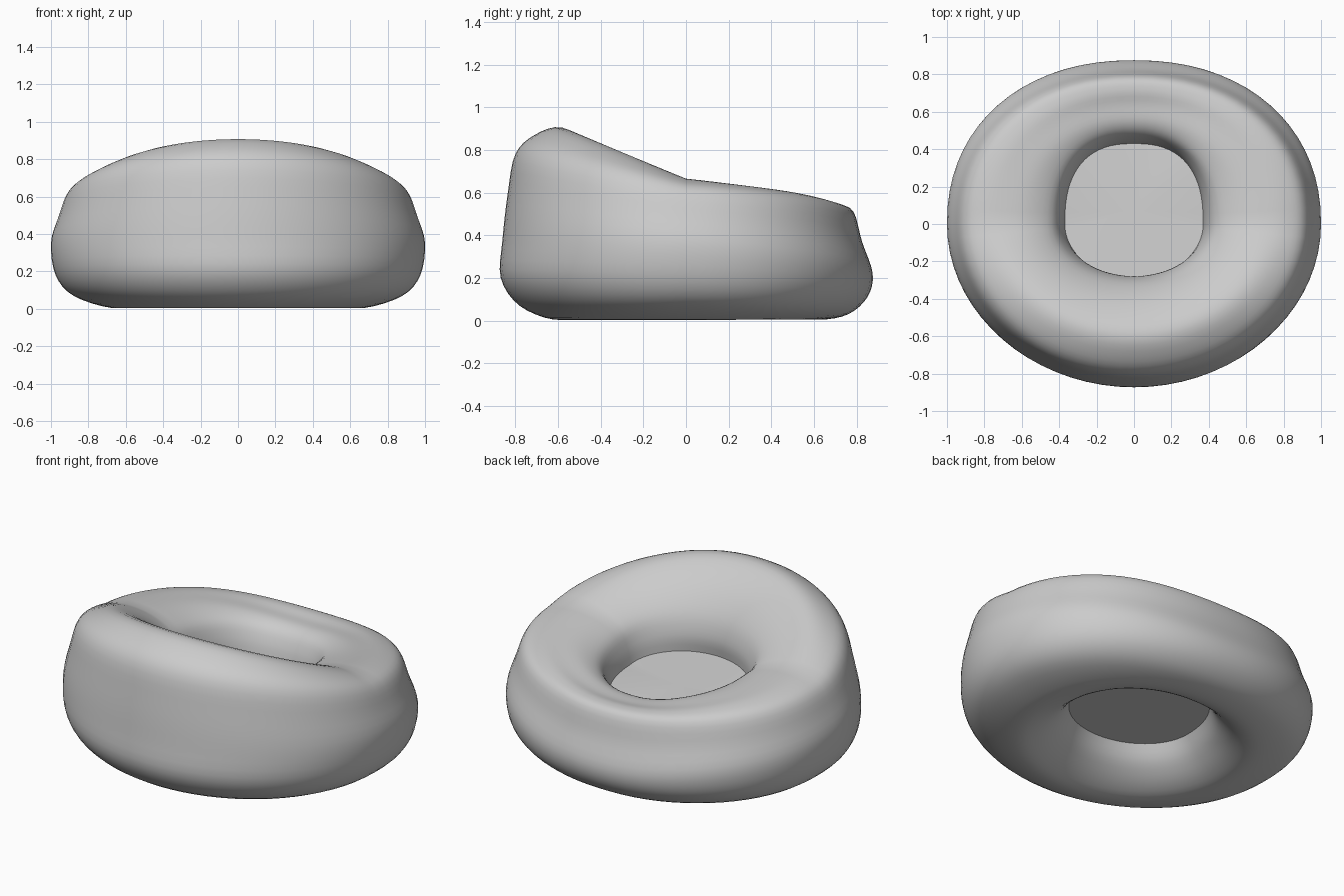
import bpy, bmesh
from math import sin, cos, pi, copysign

if "Cube" in bpy.data.objects:
    bpy.data.objects.remove(bpy.data.objects["Cube"])

# Cross-sections (distance from centre, height), from upper seat edge
# over the crest, down the outside, underneath and up to the lower seat edge
FRONT = [(.29, .44), (.28, .54), (.32, .67), (.43, .81), (.58, .905), (.71, .87),
         (.80, .78), (.835, .60), (.86, .38), (.868, .20), (.78, .07), (.62, .005),
         (.50, .03), (.38, .11), (.32, .20)]
SIDE = [(.37, .40), (.39, .49), (.44, .585), (.56, .645), (.70, .665), (.82, .655),
        (.91, .61), (.96, .49), (1.0, .35), (.975, .18), (.88, .07), (.68, .005),
        (.55, .03), (.44, .11), (.38, .20)]
BACK = [(.43, .35), (.45, .42), (.49, .49), (.55, .525), (.64, .53), (.72, .54),
        (.785, .51), (.825, .37), (.875, .22), (.85, .11), (.76, .03), (.63, .005),
        (.53, .03), (.46, .11), (.43, .20)]
SEGMENTS, STEPS = 72, 4


def smooth_profile(pts):
    """Catmull-Rom curve through the profile points."""
    p = [pts[0]] + pts + [pts[-1]]
    out = []
    for i in range(1, len(p) - 2):
        for k in range(STEPS):
            t = k / STEPS
            out.append(tuple(
                .5 * (2 * b + (c - a) * t + (2 * a - 5 * b + 4 * c - d) * t * t
                      + (3 * b - a - 3 * c + d) * t ** 3)
                for a, b, c, d in zip(p[i - 1], p[i], p[i + 1], p[i + 2])))
    return out + [pts[-1]]


def power(v, p):
    return copysign(abs(v) ** p, v) if abs(v) > 1e-6 else 0


front, side, back = map(smooth_profile, (FRONT, SIDE, BACK))

# Padded ring: blend the three sections around the oval
bm = bmesh.new()
rings = []
for j in range(SEGMENTS):
    a = 2 * pi * j / SEGMENTS
    c, s = cos(a), sin(a)
    end = back if s > 0 else front
    w = .65 * s + .35 * s ** 6 if s > 0 else -s
    ring = []
    for i, ((rs, zs), (re, ze)) in enumerate(zip(side, end)):
        # the back half is a little squarer, most of all at the seat opening
        p = .8 + .12 * min(1, i / (4 * STEPS)) if s > 0 else 1
        ring.append(bm.verts.new((rs * power(c, p), re * power(s, p),
                                  max(0, zs + (ze - zs) * w))))
    rings.append(ring)
for j in range(SEGMENTS):
    r0, r1 = rings[j], rings[(j + 1) % SEGMENTS]
    for i in range(len(r0) - 1):
        bm.faces.new((r0[i], r0[i + 1], r1[i + 1], r1[i]))

# Seat panel and underside panel closing the centre
panels = [bm.faces.new([r[i] for r in rings]) for i in (0, -1)]
bmesh.ops.poke(bm, faces=panels)
bmesh.ops.recalc_face_normals(bm, faces=bm.faces)

mesh = bpy.data.meshes.new("cushion_seat")
bm.to_mesh(mesh)
bm.free()
seat = bpy.data.objects.new("cushion_seat", mesh)
bpy.context.collection.objects.link(seat)
bpy.context.view_layer.objects.active = seat
seat.select_set(True)
bpy.ops.object.shade_smooth_by_angle(angle=pi / 4)
